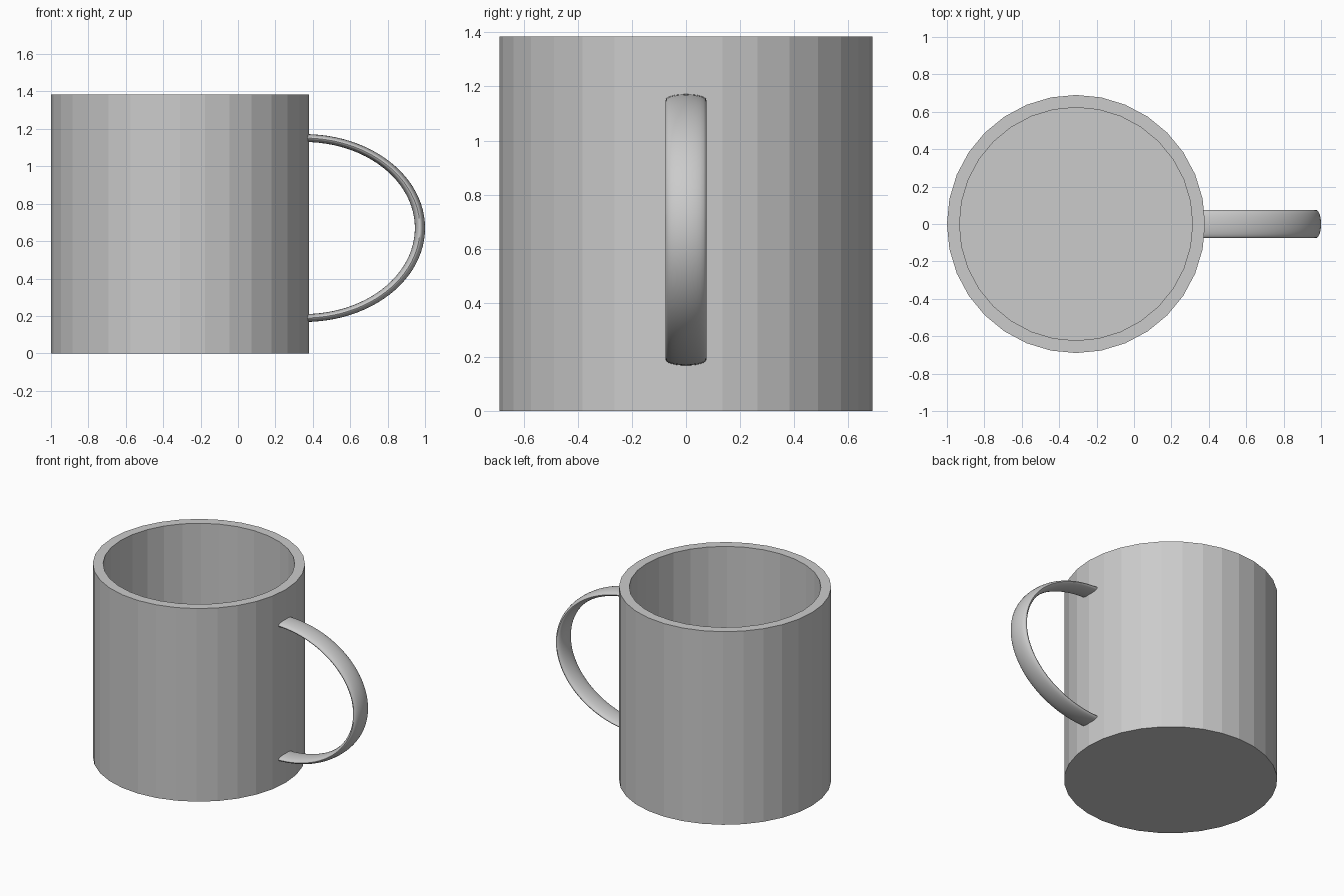
import bpy, bmesh, math

if "Cube" in bpy.data.objects:
    bpy.data.objects.remove(bpy.data.objects["Cube"])

SIDES, CX = 32, -0.31

grey = bpy.data.materials.new("light grey")
grey.diffuse_color = (0.6, 0.6, 0.6, 1)
grey.use_nodes = True
grey.node_tree.nodes["Principled BSDF"].inputs["Base Color"].default_value = grey.diffuse_color


def add_object(name, bm):
    bmesh.ops.recalc_face_normals(bm, faces=bm.faces)
    mesh = bpy.data.meshes.new(name)
    bm.to_mesh(mesh)
    bm.free()
    mesh.materials.append(grey)
    obj = bpy.data.objects.new(name, mesh)
    bpy.context.collection.objects.link(obj)
    return obj


def bridge(bm, a, b):
    for i in range(len(a)):
        j = (i + 1) % len(a)
        bm.faces.new((a[i], a[j], b[j], b[i]))


# Mug body: flat-sided cup with a thick wall and base
bm = bmesh.new()
rings = []
for r, z in [(0.69, 0), (0.69, 1.385), (0.623, 1.385), (0.623, 0.07)]:
    rings.append([bm.verts.new((CX + r * math.cos(t), r * math.sin(t), z))
                  for t in (2 * math.pi * i / SIDES for i in range(SIDES))])
for a, b in zip(rings, rings[1:]):
    bridge(bm, a, b)
bm.faces.new(rings[0])
bm.faces.new(rings[-1])
add_object("mug_body", bm)

# Handle: half of a stretched ring with a flat oval section, ends inside the wall
bm = bmesh.new()
STEPS, SECTION = 48, 24
rings = []
for i in range(STEPS + 1):
    t = -math.pi / 2 + math.pi * i / STEPS
    ring = []
    for k in range(SECTION):
        p = 2 * math.pi * k / SECTION
        s = 1 + 0.044 * math.cos(p)
        ring.append(bm.verts.new((0.355 + 0.618 * s * math.cos(t),
                                  0.075 * math.sin(p),
                                  0.67 + 0.481 * s * math.sin(t))))
    rings.append(ring)
for a, b in zip(rings, rings[1:]):
    bridge(bm, a, b)
bm.faces.new(rings[0])
bm.faces.new(rings[-1])
handle = add_object("handle", bm)
bpy.context.view_layer.objects.active = handle
handle.select_set(True)
bpy.ops.object.shade_smooth_by_angle(angle=math.radians(40))
